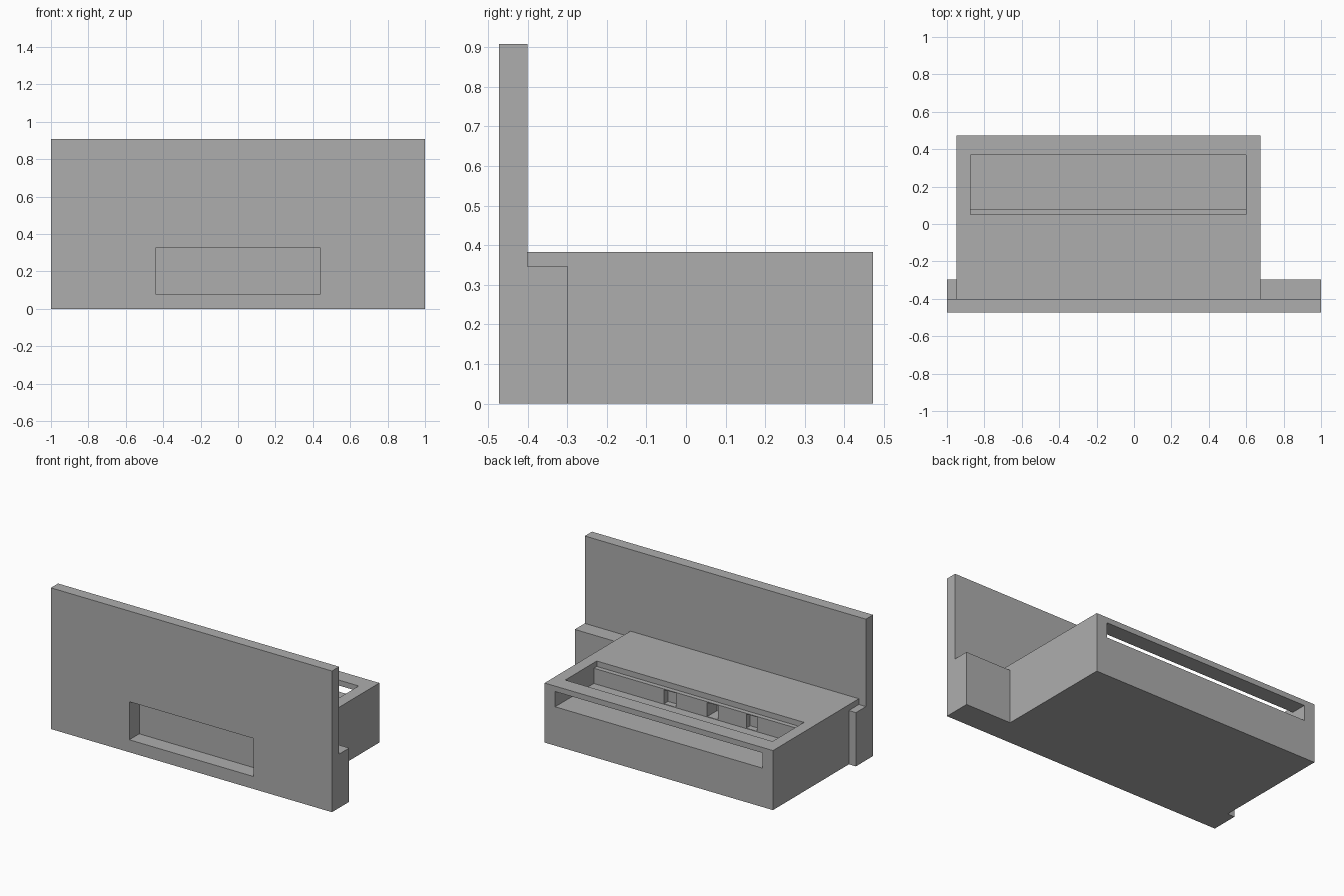
import bpy
import bmesh

default_cube = bpy.data.objects.get("Cube")
if default_cube:
    bpy.data.objects.remove(default_cube, do_unlink=True)

grey = bpy.data.materials.new("mid grey")
grey.use_nodes = True
colour = (0.42, 0.42, 0.42, 1)
grey.diffuse_color = colour
grey.node_tree.nodes["Principled BSDF"].inputs["Base Color"].default_value = colour


def prism(name, profile, x0, x1):
    """Extrude a (y, z) outline along x."""
    bm = bmesh.new()
    face = bm.faces.new([bm.verts.new((x0, y, z)) for y, z in profile])
    extruded = bmesh.ops.extrude_face_region(bm, geom=[face])["geom"]
    moved = [v for v in extruded if isinstance(v, bmesh.types.BMVert)]
    bmesh.ops.translate(bm, verts=moved, vec=(x1 - x0, 0, 0))
    bmesh.ops.recalc_face_normals(bm, faces=bm.faces)
    mesh = bpy.data.meshes.new(name)
    bm.to_mesh(mesh)
    bm.free()
    mesh.materials.append(grey)
    obj = bpy.data.objects.new(name, mesh)
    bpy.context.collection.objects.link(obj)
    return obj


def box(name, x, y, z):
    outline = [(y[0], z[0]), (y[1], z[0]), (y[1], z[1]), (y[0], z[1])]
    return prism(name, outline, *x)


def cut(target, cutter):
    """Subtract the cutter and remove it."""
    mod = target.modifiers.new("cut", "BOOLEAN")
    mod.operation = "DIFFERENCE"
    mod.solver = "EXACT"
    mod.object = cutter
    bpy.context.view_layer.objects.active = target
    bpy.ops.object.modifier_apply(modifier=mod.name)
    bpy.data.objects.remove(cutter, do_unlink=True)


FRONT, PLATE_BACK, FLANGE_BACK, BACK = -0.473, -0.4, -0.298, 0.473
BODY_X = (-0.95, 0.675)
CAVITY_X = (-0.875, 0.6)

# Upright front panel, body and the two side flanges
panel = box("front_panel", (-1, 1), (FRONT, PLATE_BACK), (0, 0.908))
body = box("body", BODY_X, (PLATE_BACK, BACK), (0, 0.383))
for name, span in (("right_flange", (-1, BODY_X[0])), ("left_flange", (BODY_X[1], 1))):
    box(name, span, (PLATE_BACK, FLANGE_BACK), (0, 0.346))

# Shallow recess through the panel into the body
for part in (panel, body):
    cut(part, box("recess_cutter", (-0.442, 0.442), (-0.6, -0.372), (0.08, 0.325)))

# Rear slot joined to the stepped top opening
cavity = [(0.6, 0.25), (0.08, 0.25), (0.08, 0.348), (0.05, 0.348),
          (0.05, 0.5), (0.37, 0.5), (0.37, 0.348), (0.6, 0.348)]
cut(body, prism("cavity_cutter", cavity, *CAVITY_X))

# Notches in the inner wall, under the ledge
for x0, x1, depth in ((0.015, 0.1, 0.04), (-0.285, -0.207, 0.1), (-0.56, -0.485, 0.04)):
    cut(body, box("notch_cutter", (x0, x1), (0.08 - depth, 0.12), (0.253, 0.343)))
